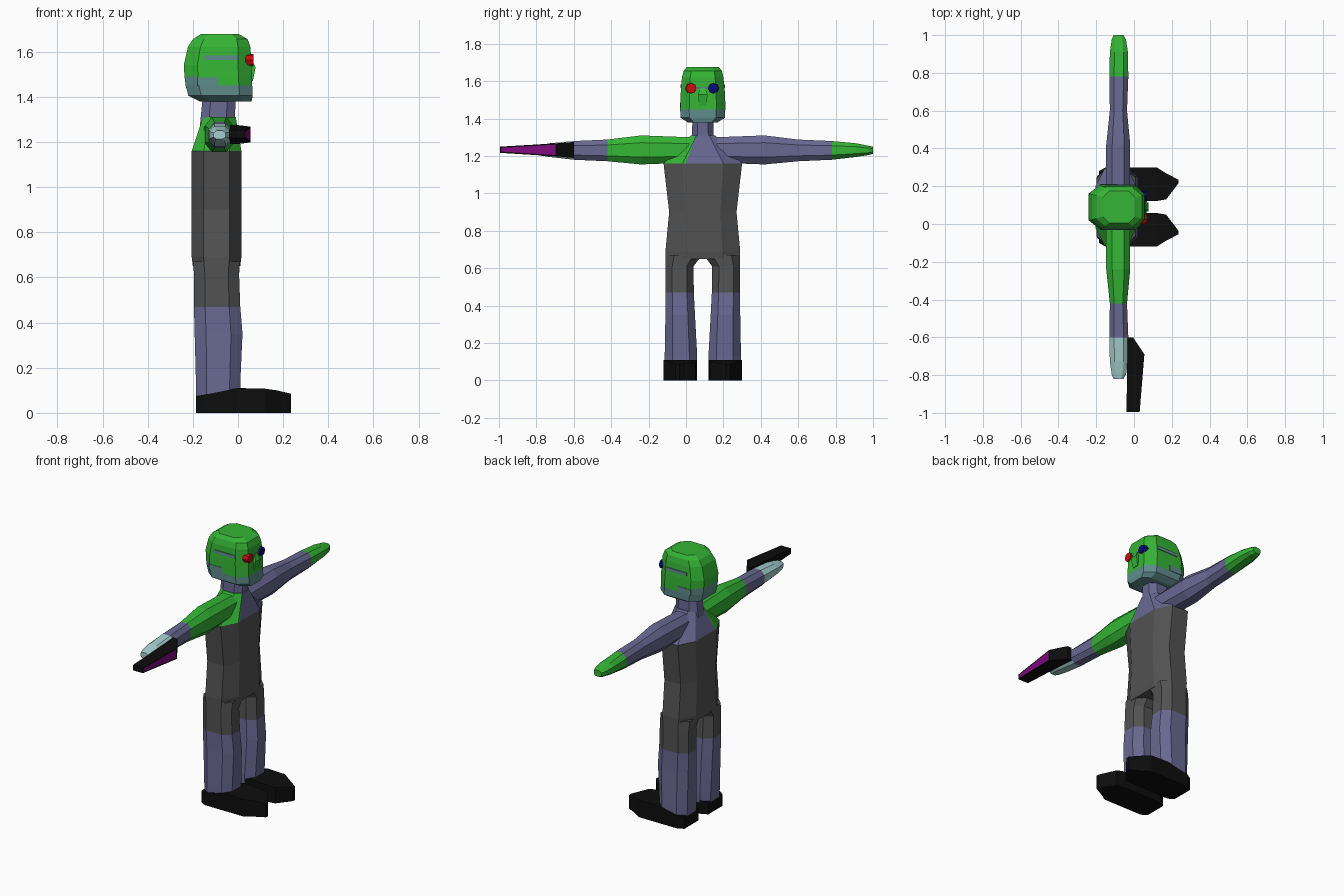
import bpy, bmesh, math
from mathutils import Vector

if "Cube" in bpy.data.objects:
    bpy.data.objects.remove(bpy.data.objects["Cube"])

CY = 0.09  # the figure faces +x, mirrored about this y


def mat(name, r, g, b):
    m = bpy.data.materials.new(name)
    m.diffuse_color = (r, g, b, 1)
    m.use_nodes = True
    m.node_tree.nodes["Principled BSDF"].inputs["Base Color"].default_value = m.diffuse_color
    return m


GREEN = mat("green", .035, .46, .035)
PURPLE = mat("slate purple", .14, .14, .29)
GREY = mat("dark grey", .085, .085, .085)
BLACK = mat("black", .004, .004, .004)
PALE = mat("pale blue", .38, .62, .62)
TEAL = mat("teal grey", .115, .26, .26)
MAGENTA = mat("magenta", .22, .003, .22)
RED = mat("red", .6, .004, .004)
NAVY = mat("navy", .003, .003, .2)


def finish(bm, name, mats, rule=None):
    bmesh.ops.recalc_face_normals(bm, faces=bm.faces)
    if rule:
        for f in bm.faces:
            f.material_index = rule(f.calc_center_median(), f.normal)
    me = bpy.data.meshes.new(name)
    bm.to_mesh(me)
    bm.free()
    for m in mats:
        me.materials.append(m)
    ob = bpy.data.objects.new(name, me)
    bpy.context.collection.objects.link(ob)
    return ob


def loft(axis, rings, c=0.0):
    """Skin rings (pos, a0, a1, b0, b1); c is the corner cut as a fraction of the size."""
    bm = bmesh.new()
    prev = None
    for p, a0, a1, b0, b1 in rings:
        u, v = c * (a1 - a0), c * (b1 - b0)
        if c:
            pts = [(a0 + u, b0), (a1 - u, b0), (a1, b0 + v), (a1, b1 - v),
                   (a1 - u, b1), (a0 + u, b1), (a0, b1 - v), (a0, b0 + v)]
        else:
            pts = [(a0, b0), (a1, b0), (a1, b1), (a0, b1)]
        pos = {'x': lambda a, b: (p, a, b), 'y': lambda a, b: (a, p, b),
               'z': lambda a, b: (a, b, p)}[axis]
        cur = [bm.verts.new(pos(a, b)) for a, b in pts]
        if prev:
            n = len(cur)
            for i in range(n):
                j = (i + 1) % n
                bm.faces.new((prev[i], prev[j], cur[j], cur[i]))
        else:
            bm.faces.new(cur)
        prev = cur
    bm.faces.new(prev)
    return bm


def flip(rings, s):
    """Side s=+1 or -1 for rings whose a0, a1 are y offsets from the centre."""
    return [(p, a, b, *sorted((CY + s * c, CY + s * d))) for p, a, b, c, d in rings]


def box(name, m, x, y, z):
    return finish(loft('z', [(z[0], *x, *y), (z[1], *x, *y)]), name, [m])


# torso
finish(loft('z', [(.65, -.2, .01, -.11, .29), (.69, -.205, .015, -.11, .29),
                  (.9, -.205, .015, -.09, .27), (1.16, -.205, .015, -.12, .30)], .24),
       "torso", [GREY])

# shoulders, split by a slanted line into green and purple
bm = loft('z', [(1.16, -.205, .015, -.12, .30), (1.31, -.155, -.01, .025, .155)], .24)
cut, nrm = Vector((0, 0, 1.16)), Vector((0, .14, -.05)).normalized()
bmesh.ops.bisect_plane(bm, geom=bm.verts[:] + bm.edges[:] + bm.faces[:],
                       plane_co=cut, plane_no=nrm)
finish(bm, "shoulders", [PURPLE, GREEN], lambda p, n: int((p - cut).dot(nrm) < 0))

# neck
finish(loft('z', [(1.26, -.17, -.015, .03, .15), (1.41, -.155, -.01, .035, .145)], .25),
       "neck", [PURPLE])

# arms with hands
ARM = [(.06, -.15, -.02, 1.165, 1.30), (.33, -.147, -.02, 1.155, 1.31),
       (.51, -.128, -.037, 1.172, 1.288), (.69, -.13, -.03, 1.18, 1.28),
       (.82, -.128, -.032, 1.195, 1.268), (.885, -.118, -.042, 1.205, 1.255),
       (.91, -.108, -.055, 1.212, 1.25)]
for s, name, mats in ((1, "left_arm", (PURPLE, PURPLE, GREEN)),
                      (-1, "right_arm", (GREEN, PURPLE, PALE))):
    finish(loft('y', [(CY + s * r[0], *r[1:]) for r in ARM], .25), name, mats,
           lambda p, n: (abs(p.y - CY) > .51) + (abs(p.y - CY) > .69))

# legs and shoes
LEG = [(.07, -.185, .01, .03, .205), (.13, -.186, .01, .03, .204), (.35, -.192, .02, .042, .2),
       (.47, -.195, .01, .048, .2), (.61, -.195, .005, .05, .2), (.67, -.198, .008, .005, .2)]
SHOE = [(-.185, .05, .19, .075), (-.15, .03, .21, .08), (0, .03, .21, .11),
        (.12, .032, .21, .107), (.17, .04, .178, .1), (.235, .125, .145, .085)]
for s, side in ((1, "left"), (-1, "right")):
    finish(loft('z', flip(LEG, s), .24), side + "_leg", [PURPLE, GREY],
           lambda p, n: int(p.z > .47))
    finish(loft('x', [(x, *sorted((CY + s * a, CY + s * b)), 0, t) for x, a, b, t in SHOE]),
           side + "_shoe", [BLACK])

# head: teal jaw rising at the back, green above
finish(loft('z', [(1.38, -.17, .06, .01, .17), (1.405, -.22, .065, -.03, .208),
                  (1.45, -.232, .063, -.031, .21), (1.49, -.237, .062, -.03, .21),
                  (1.54, -.24, .06, -.028, .208), (1.62, -.222, .055, -.022, .2),
                  (1.655, -.2, .043, -.012, .192), (1.677, -.165, .005, .005, .175)], .2),
       "head", [GREEN, TEAL],
       lambda p, n: int(p.z < 1.45 or (p.z < 1.49 and n.x < -.3)))

# nose
finish(loft('z', [(1.47, .05, .066, .07, .11), (1.53, .05, .078, .065, .115),
                  (1.57, .045, .06, .08, .1)]), "nose", [GREEN])

# painted side bands
for s, side in ((1, "left"), (-1, "right")):
    def yy(a, b):
        return tuple(sorted((CY + s * a, CY + s * b)))
    box(side + "_jaw_patch", TEAL, (-.18, -.09), yy(.117, .1225), (1.45, 1.485))
    box(side + "_head_band", TEAL, (-.15, .0), yy(.114, .1195), (1.563, 1.583))

# eyes and the bar between them
for name, m, y in (("right_eye", RED, .027), ("left_eye", NAVY, .146)):
    bm = bmesh.new()
    bmesh.ops.create_cone(bm, cap_ends=True, segments=8, radius1=.031, radius2=.027, depth=.035)
    for v in bm.verts:
        v.co = Vector((v.co.z + .0515, v.co.y + y, v.co.x + 1.562))
    finish(bm, name, [m])
box("eye_bar", PURPLE, (.055, .062), (.05, .125), (1.558, 1.568))

# hand-held blaster with a magenta panel on its outer side
bm = loft('y', [(-.6, -.035, -.005, 1.19, 1.275), (-.69, -.035, .055, 1.198, 1.268),
                (-.995, -.04, .03, 1.217, 1.25)])
bmesh.ops.recalc_face_normals(bm, faces=bm.faces)
bm.normal_update()
outer = [f for f in bm.faces if f.normal.x > .9]
bmesh.ops.inset_individual(bm, faces=outer, thickness=.01)
finish(bm, "blaster", [BLACK, MAGENTA],
       lambda p, n: int(n.x > .9 and abs(p.z - 1.233) < .008 and -.9 < p.y < -.7))
